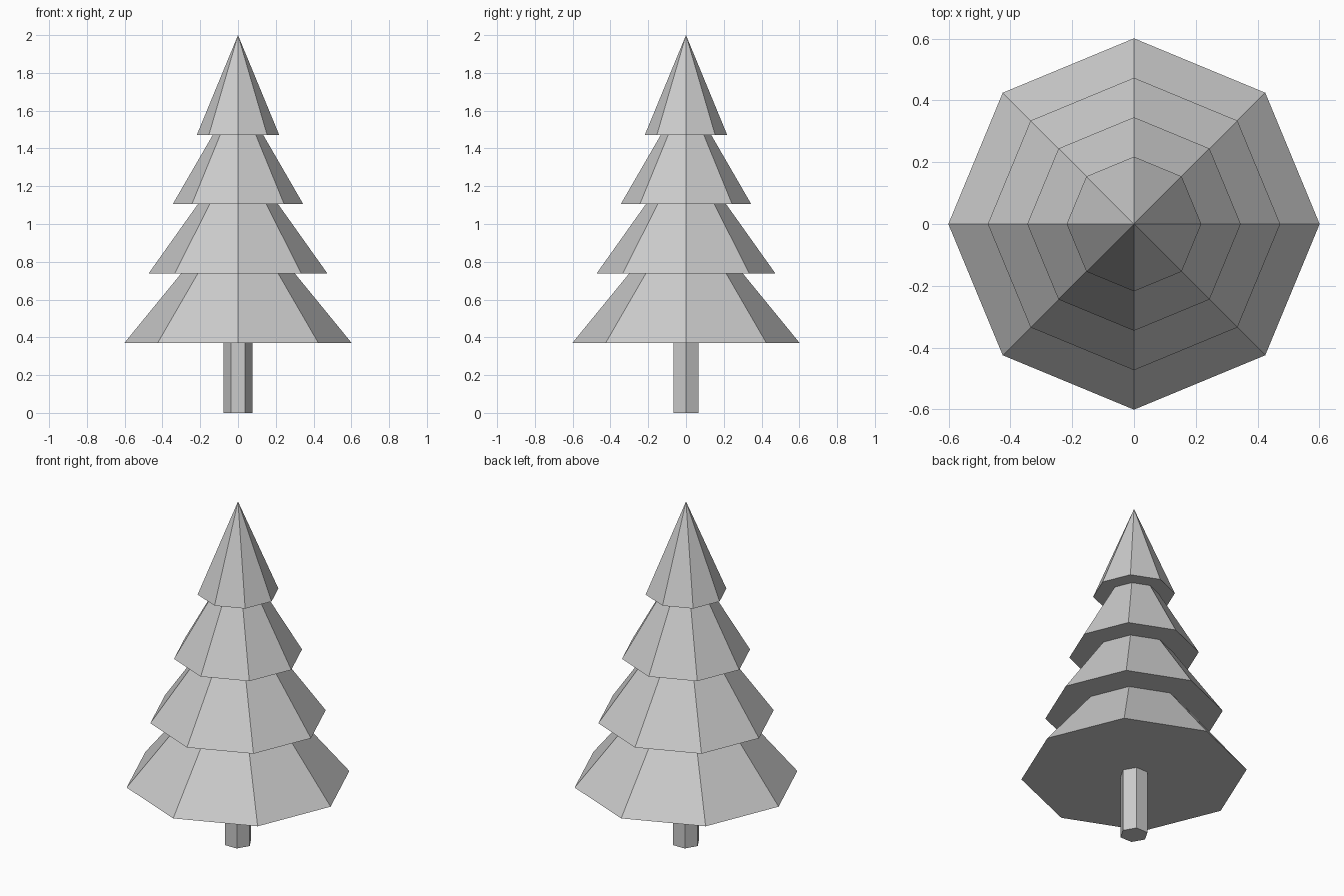
import bpy, bmesh
from math import cos, sin, tau

cube = bpy.data.objects.get("Cube")
if cube:
    bpy.data.objects.remove(cube, do_unlink=True)

# One plain grey for the whole tree
grey = bpy.data.materials.new("plain grey")
grey.use_nodes = True
colour = (0.6, 0.6, 0.6, 1)
grey.diffuse_color = colour
grey.node_tree.nodes["Principled BSDF"].inputs["Base Color"].default_value = colour


def ring(bm, sides, radius, z):
    """Regular polygon of vertices with the first corner on +x."""
    return [bm.verts.new((radius * cos(tau * i / sides), radius * sin(tau * i / sides), z))
            for i in range(sides)]


def solid(name, sides, radius, bottom, top, pointed):
    """Flat-shaded closed pyramid or prism standing on its bottom height."""
    bm = bmesh.new()
    low = ring(bm, sides, radius, bottom)
    bm.faces.new(low[::-1])
    if pointed:
        tip = bm.verts.new((0, 0, top))
        for i in range(sides):
            bm.faces.new((low[i], low[(i + 1) % sides], tip))
    else:
        high = ring(bm, sides, radius, top)
        bm.faces.new(high)
        for i in range(sides):
            j = (i + 1) % sides
            bm.faces.new((low[i], low[j], high[j], high[i]))
    mesh = bpy.data.meshes.new(name)
    bm.to_mesh(mesh)
    bm.free()
    mesh.materials.append(grey)
    obj = bpy.data.objects.new(name, mesh)
    bpy.context.collection.objects.link(obj)
    return obj


# Six-sided trunk
solid("trunk", 6, 0.076, 0, 0.371, False)

# Four eight-sided foliage tiers, each smaller and shorter than the one below
for n, level in enumerate(("bottom", "lower", "upper", "top")):
    base = 0.371 + 0.367 * n
    height = 0.735 - 0.069 * n
    solid(level + "_foliage", 8, 0.601 - 0.1277 * n, base, base + height, True)
